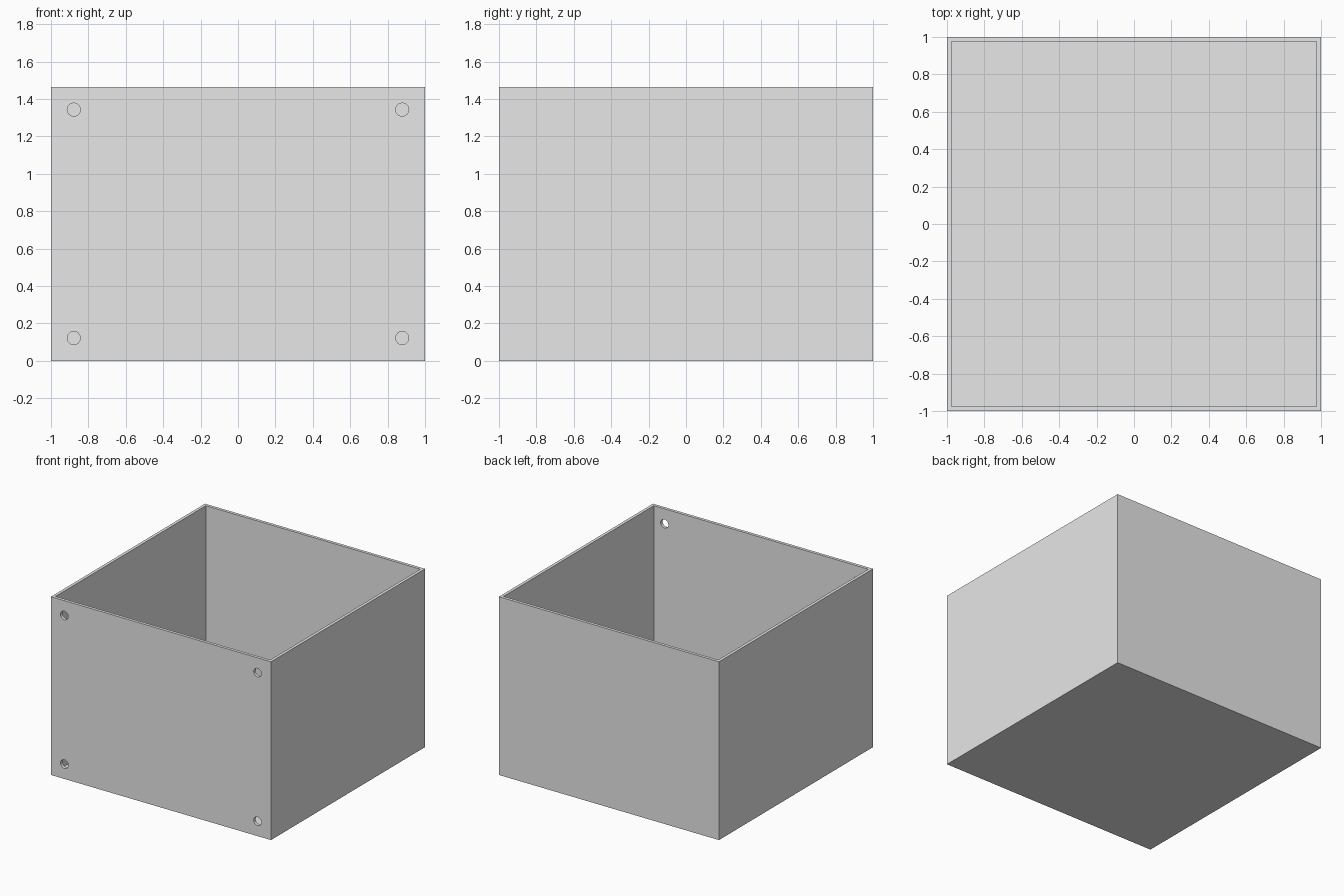
import bpy
import math

if "Cube" in bpy.data.objects:
    bpy.data.objects.remove(bpy.data.objects["Cube"])

HEIGHT, WALL = 1.465, 0.025
HOLE_RADIUS, HOLE_INSET = 0.035, 0.122

grey = bpy.data.materials.new("plain grey")
grey.use_nodes = True
grey.diffuse_color = (0.8, 0.8, 0.8, 1)
grey.node_tree.nodes["Principled BSDF"].inputs["Base Color"].default_value = (0.8, 0.8, 0.8, 1)


def block(name, size, z_bottom):
    """Axis-aligned block centred on x and y."""
    bpy.ops.mesh.primitive_cube_add(size=1, location=(0, 0, z_bottom + size[2] / 2))
    obj = bpy.context.object
    obj.name = name
    obj.scale = size
    bpy.ops.object.transform_apply(location=True, rotation=True, scale=True)
    obj.data.materials.append(grey)
    return obj


def cut(target, cutter):
    """Subtract the cutter from the target, then discard the cutter."""
    cutter.hide_render = True
    mod = target.modifiers.new("cut", "BOOLEAN")
    mod.operation = "DIFFERENCE"
    mod.solver = "EXACT"
    mod.object = cutter
    bpy.context.view_layer.objects.active = target
    bpy.ops.object.modifier_apply(modifier=mod.name)
    bpy.data.objects.remove(cutter)


# Open-topped box with thin walls and floor
box = block("open_box", (2, 2, HEIGHT), 0)
cut(box, block("cavity_cutter", (2 - 2 * WALL, 2 - 2 * WALL, HEIGHT), WALL))

# Round mounting hole in each corner of the front wall
for x in (HOLE_INSET - 1, 1 - HOLE_INSET):
    for z in (HOLE_INSET, HEIGHT - HOLE_INSET):
        bpy.ops.mesh.primitive_cylinder_add(
            vertices=32, radius=HOLE_RADIUS, depth=0.2,
            location=(x, -1, z), rotation=(math.pi / 2, 0, 0))
        hole = bpy.context.object
        hole.name = "hole_cutter"
        hole.data.materials.append(grey)
        cut(box, hole)

# Smooth hole rims, crisp box edges
bpy.ops.object.select_all(action="DESELECT")
box.select_set(True)
bpy.context.view_layer.objects.active = box
bpy.ops.object.shade_smooth_by_angle(angle=math.radians(30))
